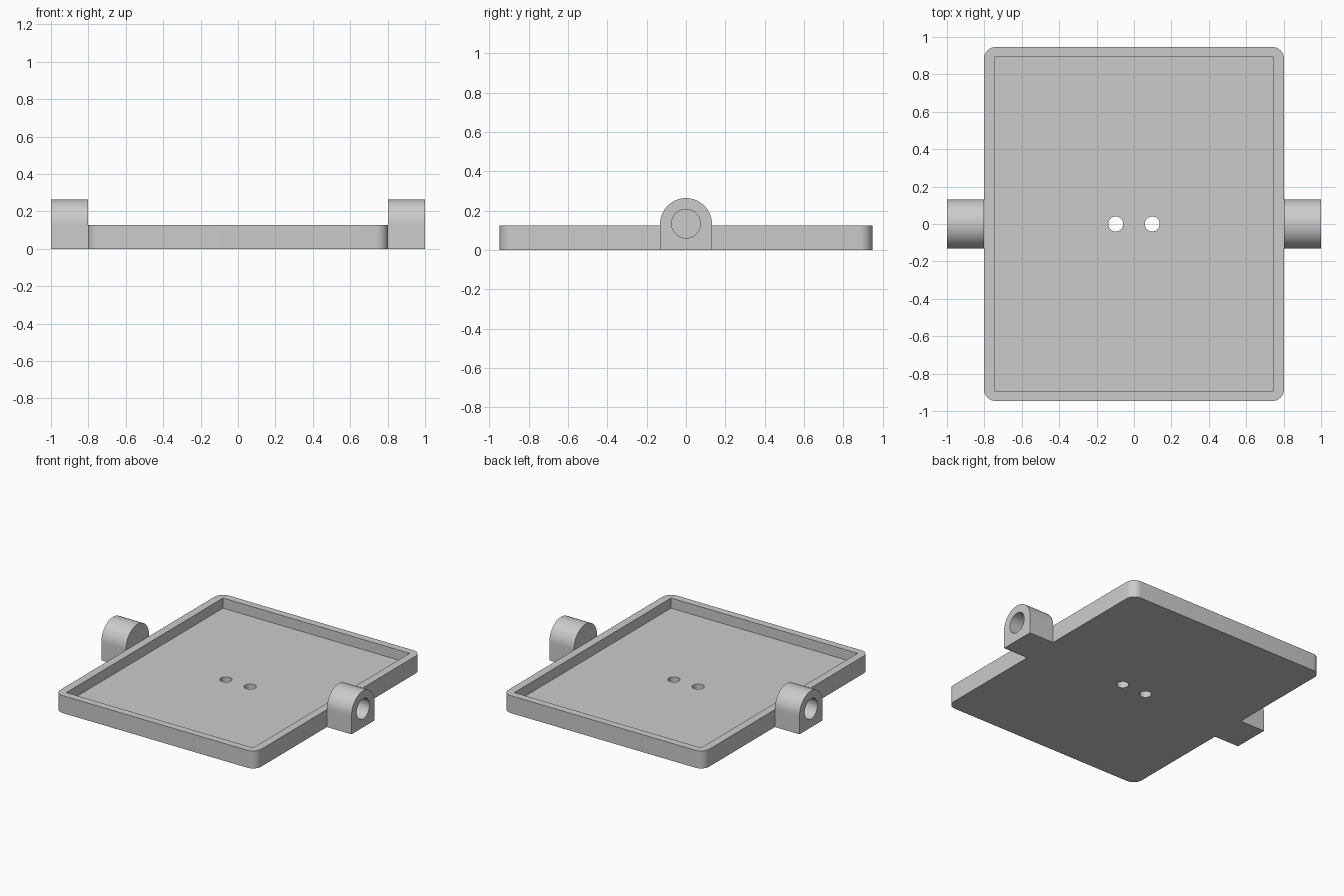
import bpy
import math
from mathutils import Matrix

if "Cube" in bpy.data.objects:
    bpy.data.objects.remove(bpy.data.objects["Cube"], do_unlink=True)

HALF_X, HALF_Y, HEIGHT = 0.803, 0.947, 0.126   # tray outside
INNER_X, INNER_Y, FLOOR = 0.746, 0.894, 0.053  # tray recess
CORNER = 0.066
LUG_R, BORE_R, BORE_DEPTH = 0.132, 0.073, 0.145
SCREW_R, SCREW_X = 0.04, 0.0975

grey = bpy.data.materials.new("plain grey")
grey.use_nodes = True
colour = (0.6, 0.6, 0.6, 1)
grey.diffuse_color = colour
grey.node_tree.nodes["Principled BSDF"].inputs["Base Color"].default_value = colour


def prism(name, outline, low, high, matrix=None):
    """Extrude a counter-clockwise 2D outline between two heights."""
    n = len(outline)
    verts = [(x, y, z) for z in (low, high) for x, y in outline]
    faces = [tuple(reversed(range(n))), tuple(range(n, 2 * n))]
    faces += [(i, (i + 1) % n, n + (i + 1) % n, n + i) for i in range(n)]
    mesh = bpy.data.meshes.new(name)
    mesh.from_pydata(verts, [], faces)
    if matrix:
        mesh.transform(matrix)
    mesh.materials.append(grey)
    obj = bpy.data.objects.new(name, mesh)
    bpy.context.collection.objects.link(obj)
    return obj


def arc(cx, cy, r, start, sweep, steps):
    angles = [math.radians(start + sweep * i / steps) for i in range(steps + 1)]
    return [(cx + r * math.cos(a), cy + r * math.sin(a)) for a in angles]


def circle(cx, cy, r):
    return arc(cx, cy, r, 0, 360, 48)[:-1]


def cut(obj, cutter):
    mod = obj.modifiers.new("cut", "BOOLEAN")
    mod.operation, mod.solver, mod.object = "DIFFERENCE", "EXACT", cutter
    bpy.context.view_layer.objects.active = obj
    bpy.ops.object.modifier_apply(modifier=mod.name)
    bpy.data.objects.remove(cutter, do_unlink=True)


def smooth(obj):
    bpy.ops.object.select_all(action="DESELECT")
    obj.select_set(True)
    bpy.context.view_layer.objects.active = obj
    bpy.ops.object.shade_smooth_by_angle(angle=math.radians(30))


# Tray: rounded outside, square-cornered recess, two screw holes
rounded = []
for i, (sx, sy) in enumerate([(1, 1), (-1, 1), (-1, -1), (1, -1)]):
    rounded += arc(sx * (HALF_X - CORNER), sy * (HALF_Y - CORNER), CORNER, 90 * i, 90, 10)
tray = prism("tray", rounded, 0, HEIGHT)
recess = [(INNER_X, INNER_Y), (-INNER_X, INNER_Y), (-INNER_X, -INNER_Y), (INNER_X, -INNER_Y)]
cut(tray, prism("recess_cutter", recess, FLOOR, 2 * HEIGHT))
for side in (-1, 1):
    cut(tray, prism("screw_cutter", circle(side * SCREW_X, 0, SCREW_R), -HEIGHT, HEIGHT))
smooth(tray)

# Pivot lugs: arched blocks with a blind bore in the outer end
arch = [(-LUG_R, 0), (LUG_R, 0)] + arc(0, LUG_R, LUG_R, 0, 180, 32)
stand = Matrix(((0, 0, 1, 0), (1, 0, 0, 0), (0, 1, 0, 0), (0, 0, 0, 1)))
for name, turn in (("left_pivot_lug", 0), ("right_pivot_lug", math.pi)):
    place = Matrix.Rotation(turn, 4, "Z") @ stand
    lug = prism(name, arch, HALF_X, 1, place)
    cut(lug, prism("bore_cutter", circle(0, LUG_R + 0.002, BORE_R), 1 - BORE_DEPTH, 1.1, place))
    smooth(lug)
